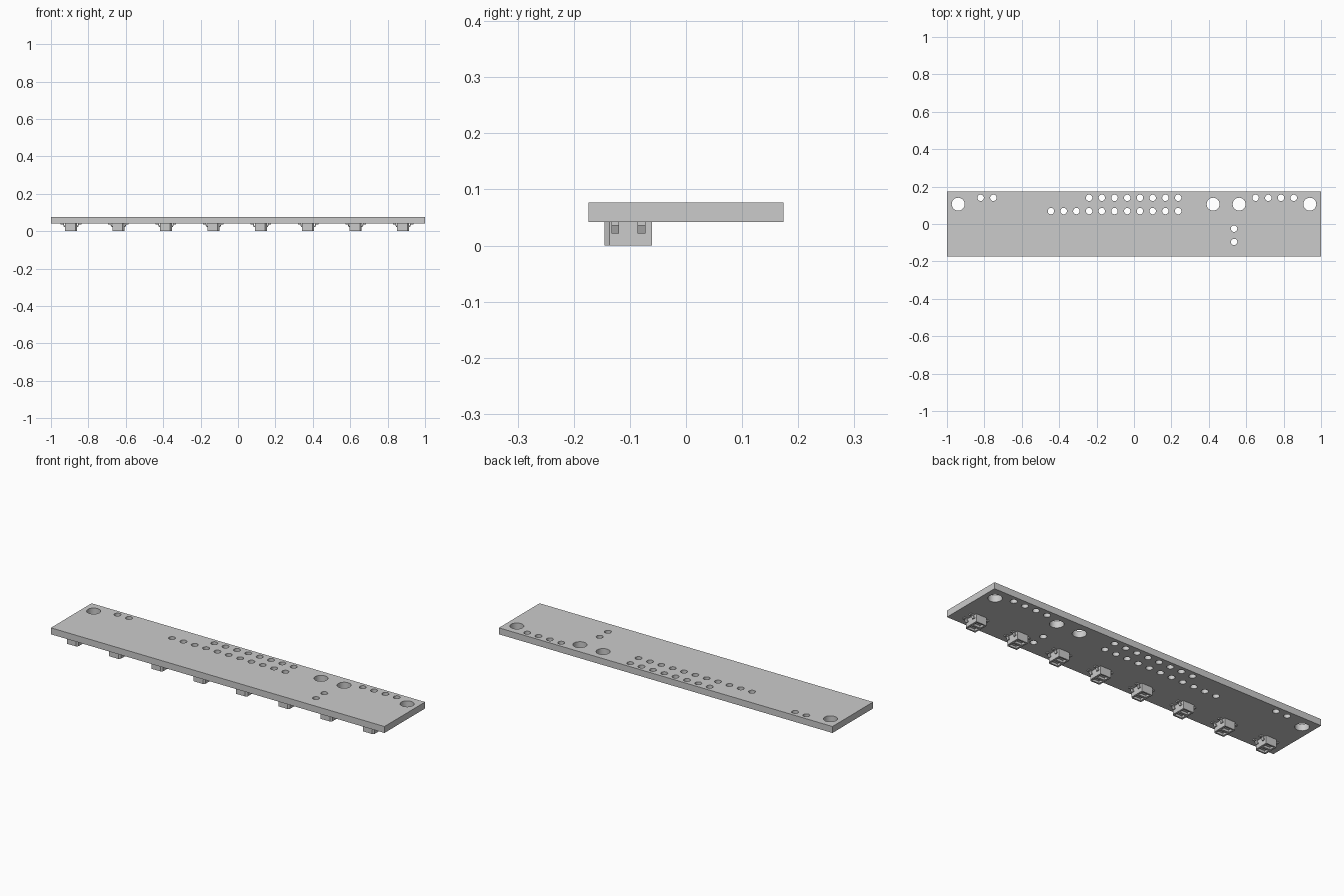
import bpy
import bmesh
from mathutils import Matrix, Vector

cube = bpy.data.objects.get("Cube")
if cube:
    bpy.data.objects.remove(cube)

GREY = (0.6, 0.6, 0.6, 1)
grey = bpy.data.materials.new("plain_grey")
grey.use_nodes = True
grey.diffuse_color = GREY
grey.node_tree.nodes["Principled BSDF"].inputs["Base Color"].default_value = GREY

BOARD_BOTTOM, BOARD_TOP = 0.042, 0.077


def make_object(name, bm):
    bmesh.ops.recalc_face_normals(bm, faces=bm.faces)
    mesh = bpy.data.meshes.new(name)
    bm.to_mesh(mesh)
    bm.free()
    mesh.materials.append(grey)
    obj = bpy.data.objects.new(name, mesh)
    bpy.context.collection.objects.link(obj)
    return obj


def add_box(bm, low, high):
    low, high = Vector(low), Vector(high)
    matrix = Matrix.Translation((low + high) / 2) @ Matrix.Diagonal((*(high - low), 1))
    bmesh.ops.create_cube(bm, size=1, matrix=matrix)


def add_prism(bm, points, direction):
    face = bm.faces.new([bm.verts.new(p) for p in points])
    result = bmesh.ops.extrude_face_region(bm, geom=[face])
    verts = [v for v in result["geom"] if isinstance(v, bmesh.types.BMVert)]
    bmesh.ops.translate(bm, verts=verts, vec=direction)


def cut(obj, cutter):
    """Subtract the cutter, bake the result and discard the cutter."""
    mod = obj.modifiers.new("cut", "BOOLEAN")
    mod.operation = "DIFFERENCE"
    mod.solver = "EXACT"
    mod.object = cutter
    cutter.hide_render = True
    graph = bpy.context.evaluated_depsgraph_get()
    baked = bpy.data.meshes.new_from_object(obj.evaluated_get(graph))
    obj.modifiers.clear()
    obj.data = baked
    bpy.data.objects.remove(cutter)


# Circuit board with drilled holes
bm = bmesh.new()
add_box(bm, (-1, -0.174, BOARD_BOTTOM), (1, 0.174, BOARD_TOP))
board = make_object("circuit_board", bm)

PITCH = 0.068
BACK_ROW, MIDDLE_ROW = 0.14, 0.069
mounting = [(x, 0.106) for x in (-0.94, 0.423, 0.562, 0.94)]
pins = [(-0.82 + PITCH * i, BACK_ROW) for i in range(2)]
pins += [(-0.24 + PITCH * i, BACK_ROW) for i in range(8)]
pins += [(-0.444 + PITCH * i, MIDDLE_ROW) for i in range(11)]
pins += [(0.65 + PITCH * i, BACK_ROW) for i in range(4)]
pins += [(0.535, -0.025), (0.535, -0.096)]

bm = bmesh.new()
for holes, radius in ((mounting, 0.0345), (pins, 0.0172)):
    for x, y in holes:
        bmesh.ops.create_cone(bm, cap_ends=True, segments=32, radius1=radius,
                              radius2=radius, depth=0.2,
                              matrix=Matrix.Translation((x, y, 0.06)))
cut(board, make_object("hole_cutter", bm))
bpy.ops.object.select_all(action="DESELECT")
board.select_set(True)
bpy.context.view_layer.objects.active = board
bpy.ops.object.shade_smooth_by_angle(angle=0.6)

# Sensor housing with one chamfered corner and two windows underneath
W, FRONT, BACK, CHAMFER = 0.032, -0.145, -0.061, 0.009
bm = bmesh.new()
outline = [(-W, FRONT), (W - CHAMFER, FRONT), (W, FRONT + CHAMFER), (W, BACK), (-W, BACK)]
add_prism(bm, [(x, y, 0) for x, y in outline], (0, 0, BOARD_BOTTOM))
housing = make_object("sensor_housing", bm)

bm = bmesh.new()
for y in (-0.123, -0.083):
    add_box(bm, (-0.022, y - 0.014, -0.02), (0.022, y + 0.014, 0.012))
cut(housing, make_object("window_cutter", bm))

# Bent leads, two on each side of the housing
bm = bmesh.new()
profile = [(0.03, 0.022), (0.037, 0.022), (0.043, 0.036), (0.055, 0.036),
           (0.055, 0.042), (0.039, 0.042), (0.034, 0.028), (0.03, 0.028)]
for side in (-1, 1):
    for y in (-0.133, -0.086):
        add_prism(bm, [(side * x, y, z) for x, z in profile], (0, 0.014, 0))
leads = make_object("sensor_leads", bm)

# Eight sensors spread along the front of the board
for i in range(8):
    x = -0.893 + 0.2537 * i
    for part in (housing, leads):
        obj = part if i == 0 else bpy.data.objects.new(part.name, part.data)
        obj.name = f"{part.name.split('.')[0]}_{i + 1}"
        obj.location.x = x
        if i:
            bpy.context.collection.objects.link(obj)
